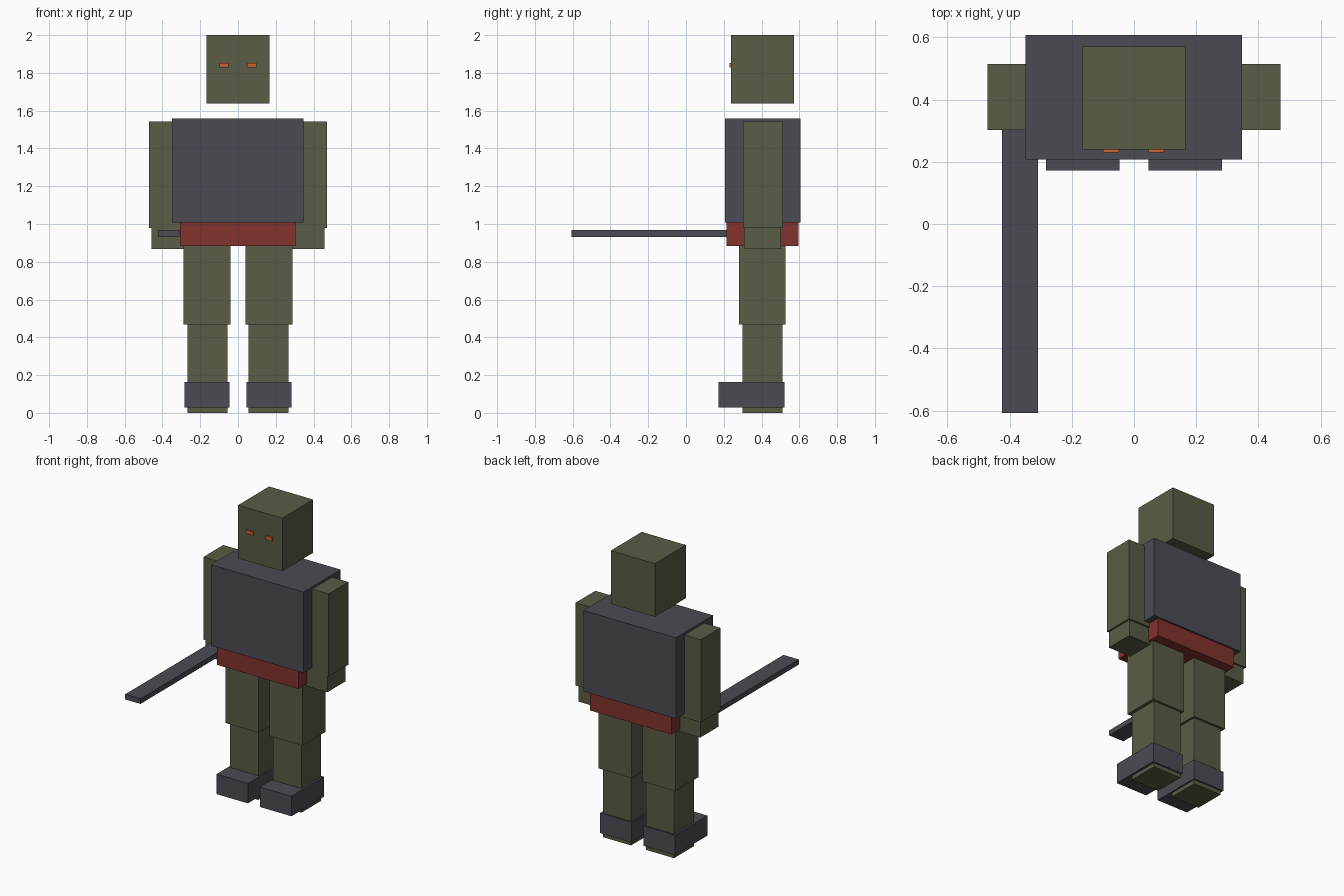
import bpy
from mathutils import Matrix, Vector

if "Cube" in bpy.data.objects:
    bpy.data.objects.remove(bpy.data.objects["Cube"])


def material(name, rgb):
    m = bpy.data.materials.new(name)
    m.diffuse_color = (*rgb, 1.0)
    m.use_nodes = True
    m.node_tree.nodes["Principled BSDF"].inputs["Base Color"].default_value = m.diffuse_color
    return m


OLIVE = material("olive", (0.098, 0.109, 0.059))
SLATE = material("slate", (0.070, 0.070, 0.087))
RED = material("red", (0.220, 0.032, 0.027))
ORANGE = material("orange", (0.600, 0.125, 0.030))


def box(name, mat, x, y, z):
    """Box spanning the given (low, high) range on each axis."""
    bpy.ops.mesh.primitive_cube_add(size=1)
    ob = bpy.context.object
    ob.name = ob.data.name = name
    spans = (x, y, z)
    centre = Vector([(a + b) / 2 for a, b in spans])
    size = Vector([b - a for a, b in spans])
    ob.data.transform(Matrix.Translation(centre) @ Matrix.Diagonal(size).to_4x4())
    ob.data.materials.append(mat)
    return ob


def pair(name, mat, x, y, z):
    """The same box on both sides of the body."""
    box("right_" + name, mat, x, y, z)
    box("left_" + name, mat, (-x[1], -x[0]), y, z)


# Head and body
box("head", OLIVE, (-0.166, 0.166), (0.239, 0.571), (1.638, 2.0))
box("torso", SLATE, (-0.349, 0.347), (0.207, 0.607), (1.007, 1.558))
box("belt", RED, (-0.307, 0.305), (0.215, 0.595), (0.884, 1.007))

# Eyes
for side, x in (("left", -0.099), ("right", 0.047)):
    box(side + "_eye", ORANGE, (x, x + 0.05), (0.229, 0.239), (1.828, 1.852))

# Arms
pair("arm", OLIVE, (0.258, 0.471), (0.302, 0.514), (0.979, 1.542))
pair("hand", OLIVE, (0.263, 0.459), (0.306, 0.502), (0.868, 0.979))

# Legs and shoes
pair("thigh", OLIVE, (0.041, 0.289), (0.281, 0.527), (0.468, 0.884))
pair("shin", OLIVE, (0.056, 0.268), (0.299, 0.511), (0.0, 0.468))
pair("shoe", SLATE, (0.046, 0.282), (0.172, 0.521), (0.028, 0.164))

# Flat blade held in one hand
box("blade", SLATE, (-0.424, -0.309), (-0.607, 0.40), (0.932, 0.967))
